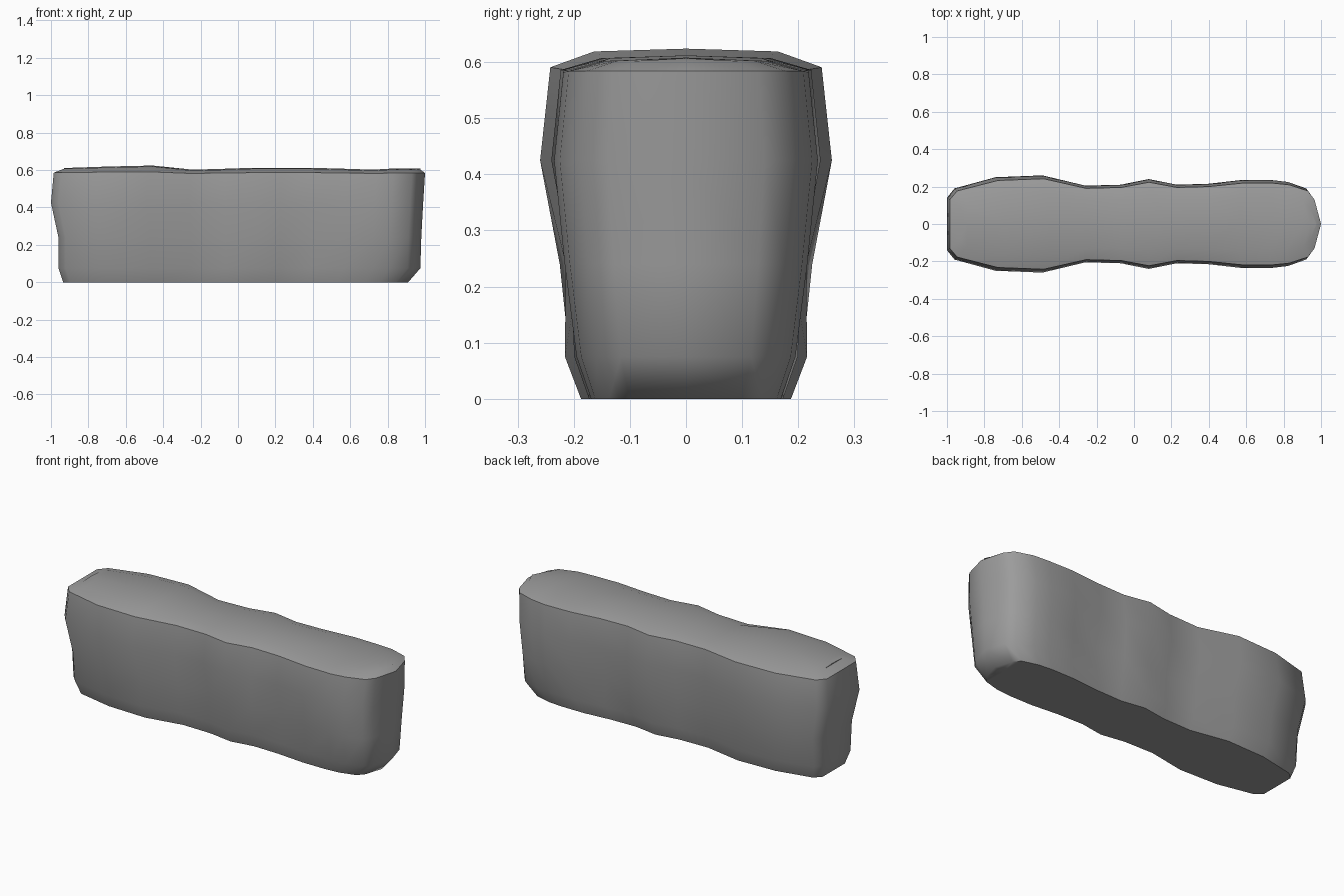
import bpy, bmesh, math

if "Cube" in bpy.data.objects:
    bpy.data.objects.remove(bpy.data.objects["Cube"])

stone = bpy.data.materials.new("grey stone")
stone.use_nodes = True
colour = (0.33, 0.33, 0.33, 1)
stone.diffuse_color = colour
stone.node_tree.nodes["Principled BSDF"].inputs["Base Color"].default_value = colour

# Plan outline: x, half width, top height change, dent depth at mid height
columns = [
    (-1, 0, -.01, 0), (-1, .14, -.01, 0), (-.96, .19, -.01, 0),
    (-.74, .25, -.003, .005), (-.49, .26, .002, .025), (-.26, .205, -.02, 0),
    (-.07, .21, -.015, .022), (.08, .24, -.01, .015), (.23, .21, -.01, -.005),
    (.4, .215, -.01, .03), (.58, .235, -.015, .01), (.74, .235, -.02, 0),
    (.83, .225, -.015, 0), (.93, .19, -.014, 0), (.965, .14, -.015, 0),
    (1, 0, -.015, 0)]

# Levels from the ground up: height, width scale, left and right length scale
levels = [
    (0, 0, .935, .91), (0, .72, .935, .91), (.075, .83, .96, .975),
    (.24, .92, .96, .98), (.425, 1, 1, .99), (.59, .93, .985, 1),
    (.617, .63, .93, .975), (.622, 0, .93, .975)]

# Half of the wall block, mirrored across its length
bm = bmesh.new()
grid = []
for x, width, rise, dent in columns:
    line = []
    for i, (z, wide, low, high) in enumerate(levels):
        y = width * wide - (dent if i == 3 else 0)
        top = rise if i > 5 else rise * .4 if i == 5 else 0
        line.append(bm.verts.new((x * (low if x < 0 else high), -max(y, 0), z + top)))
    grid.append(line)
for a, b in zip(grid, grid[1:]):
    for i in range(len(levels) - 1):
        bm.faces.new((a[i], b[i], b[i + 1], a[i + 1]))
bmesh.ops.remove_doubles(bm, verts=bm.verts, dist=.0005)
bmesh.ops.dissolve_degenerate(bm, edges=bm.edges, dist=.0005)
half = bm.verts[:] + bm.edges[:] + bm.faces[:]
bmesh.ops.mirror(bm, geom=half, axis='Y', merge_dist=.0005)
bmesh.ops.remove_doubles(bm, verts=bm.verts, dist=.0005)
bmesh.ops.recalc_face_normals(bm, faces=bm.faces)

mesh = bpy.data.meshes.new("stone_wall_block")
bm.to_mesh(mesh)
bm.free()
mesh.materials.append(stone)
wall = bpy.data.objects.new("stone_wall_block", mesh)
bpy.context.collection.objects.link(wall)

# Soft stone faces with crisp end and ground edges
bpy.ops.object.select_all(action='DESELECT')
wall.select_set(True)
bpy.context.view_layer.objects.active = wall
bpy.ops.object.shade_smooth_by_angle(angle=math.radians(50))
